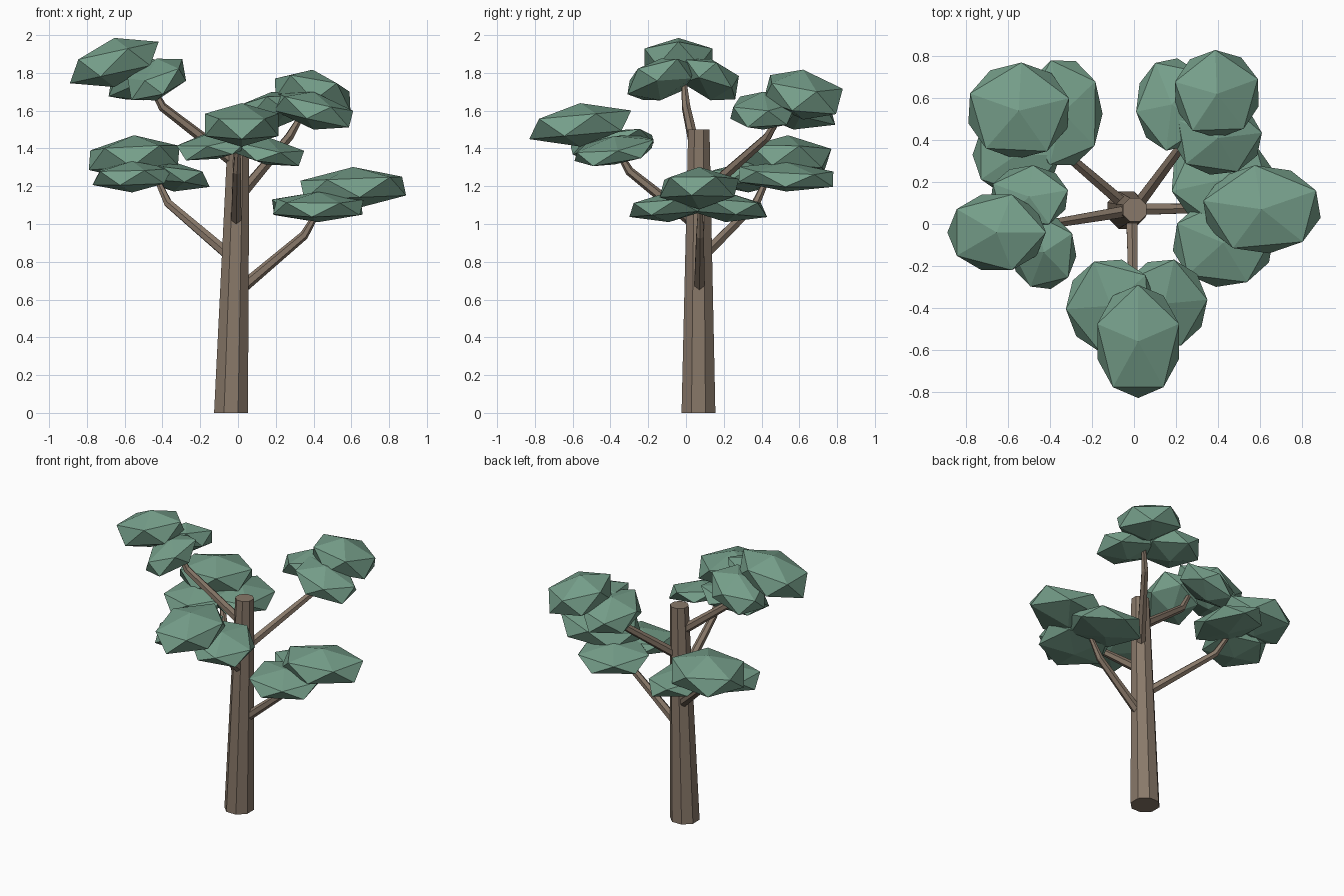
import bpy, bmesh, math
from mathutils import Vector, Matrix

if "Cube" in bpy.data.objects:
    bpy.data.objects.remove(bpy.data.objects["Cube"])


def material(name, rgb):
    m = bpy.data.materials.new(name)
    m.diffuse_color = (*rgb, 1)
    m.use_nodes = True
    m.node_tree.nodes["Principled BSDF"].inputs["Base Color"].default_value = m.diffuse_color
    return m


BARK = material("bark brown", (0.25, 0.19, 0.142))
LEAF = material("leaf green", (0.18, 0.345, 0.255))


def finish(name, bm, mat):
    bmesh.ops.recalc_face_normals(bm, faces=bm.faces)
    me = bpy.data.meshes.new(name)
    bm.to_mesh(me)
    bm.free()
    me.materials.append(mat)
    bpy.context.collection.objects.link(bpy.data.objects.new(name, me))


def limb(name, points, radii, sides, level=False):
    """Tapered tube through the points; level keeps its rings horizontal."""
    bm = bmesh.new()
    pts = [Vector(p) for p in points]
    rings = []
    for i, (p, r) in enumerate(zip(pts, radii)):
        a, b = pts[max(i - 1, 0)], pts[min(i + 1, len(pts) - 1)]
        axis = Vector((0, 0, 1)) if level else (b - a).normalized()
        u = Vector((0, 0, 1)).cross(axis)
        u = Vector((1, 0, 0)) if u.length < 1e-4 else u.normalized()
        v = axis.cross(u)
        ring = []
        for k in range(sides):
            t = 2 * math.pi * (k + 0.5) / sides
            ring.append(bm.verts.new(p + r * (math.cos(t) * u + math.sin(t) * v)))
        rings.append(ring)
    for lo, hi in zip(rings, rings[1:]):
        for k in range(sides):
            n = (k + 1) % sides
            bm.faces.new((lo[k], lo[n], hi[n], hi[k]))
    bm.faces.new(rings[0][::-1])
    bm.faces.new(rings[-1])
    finish(name, bm, BARK)


def leaf_clump(name, centre, half, slope, yaw):
    """Twenty-sided clump fitted to its half sizes, then leaned by slope."""
    bm = bmesh.new()
    bmesh.ops.create_icosphere(bm, subdivisions=1, radius=1,
                               matrix=Matrix.Rotation(math.radians(yaw), 4, 'Z'))
    size = [max(abs(v.co[i]) for v in bm.verts) for i in range(3)]
    for v in bm.verts:
        x, y, z = (v.co[i] / size[i] * half[i] for i in range(3))
        v.co = Vector(centre) + Vector((x, y, z + slope[0] * x + slope[1] * y))
    finish(name, bm, LEAF)


# Leaning trunk
limb("trunk", [(-0.037, 0.066, 0), (0.004, 0.068, 1.5)], [0.097, 0.061], 8, True)

# Branches, each with a bend near the tip
branches = {
    "front": [(-0.01, 0.05, 1.0), (-0.005, -0.30, 1.28), (0, -0.38, 1.42)],
    "right": [(0.0, 0.07, 0.645), (0.35, 0.075, 0.94), (0.42, 0.075, 1.06)],
    "left": [(-0.01, 0.065, 1.32), (-0.40, 0.0, 1.62), (-0.47, -0.01, 1.75)],
    "back_left": [(-0.03, 0.08, 0.82), (-0.37, 0.37, 1.11), (-0.43, 0.43, 1.24)],
    "back_right": [(0.01, 0.08, 1.15), (0.27, 0.43, 1.46), (0.34, 0.50, 1.58)],
}
for side, path in branches.items():
    limb(side + "_branch", path, [0.032, 0.024, 0.015], 6)

# Leaf clumps: centre, half sizes, lean, turn
clumps = {
    "front": [
        ((0.02, -0.56, 1.525), (0.195, 0.27, 0.115), (0.0, 0.09), 18),
        ((-0.11, -0.39, 1.42), (0.215, 0.22, 0.075), (0.17, 0.15), 40),
        ((0.145, -0.38, 1.39), (0.205, 0.21, 0.075), (-0.19, 0.15), 5),
    ],
    "right": [
        ((0.61, 0.07, 1.19), (0.28, 0.21, 0.112), (0.04, 0.0), 25),
        ((0.425, -0.09, 1.09), (0.24, 0.21, 0.08), (0.0, 0.08), 10),
        ((0.42, 0.21, 1.09), (0.24, 0.22, 0.08), (0.0, -0.08), 50),
    ],
    "left": [
        ((-0.655, -0.04, 1.855), (0.235, 0.18, 0.13), (0.22, 0.0), 0),
        ((-0.43, -0.135, 1.765), (0.155, 0.175, 0.11), (0.30, 0.22), 30),
        ((-0.50, 0.13, 1.765), (0.185, 0.15, 0.11), (0.26, -0.24), 12),
    ],
    "back_left": [
        ((-0.55, 0.54, 1.35), (0.24, 0.23, 0.12), (0.05, -0.03), 15),
        ((-0.34, 0.53, 1.25), (0.19, 0.25, 0.078), (-0.10, -0.05), 35),
        ((-0.56, 0.33, 1.25), (0.21, 0.19, 0.083), (0.03, 0.03), 0),
    ],
    "back_right": [
        ((0.395, 0.62, 1.685), (0.20, 0.21, 0.132), (-0.17, -0.14), 20),
        ((0.18, 0.57, 1.60), (0.17, 0.22, 0.10), (0.12, -0.15), 45),
        ((0.40, 0.41, 1.60), (0.21, 0.175, 0.10), (-0.22, 0.03), 8),
    ],
}
for side, parts in clumps.items():
    for part, (centre, half, lean, yaw) in zip(("top", "lower_a", "lower_b"), parts):
        leaf_clump(f"{side}_leaves_{part}", centre, half, lean, yaw)
